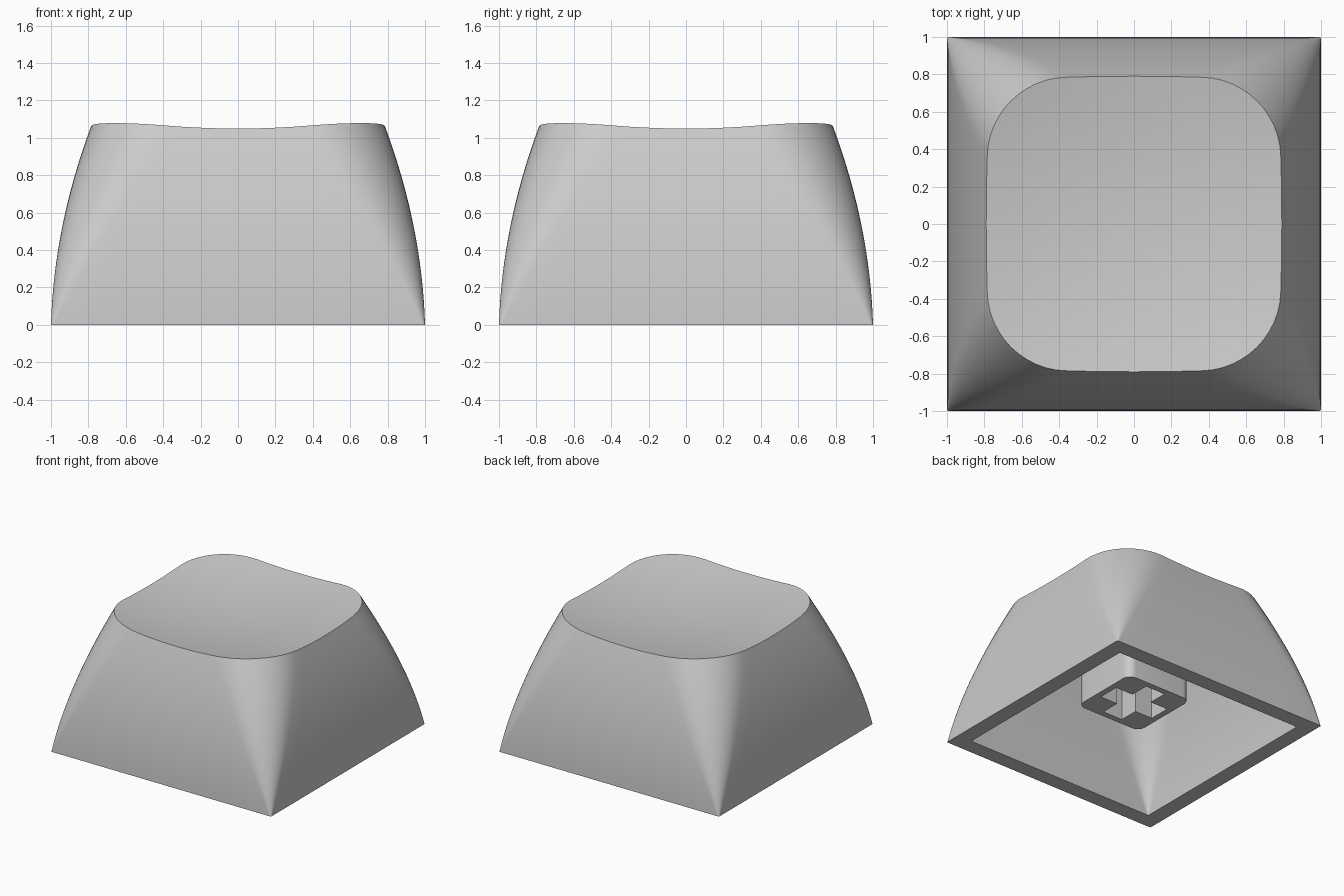
import bpy, bmesh, math

if "Cube" in bpy.data.objects:
    bpy.data.objects.remove(bpy.data.objects["Cube"])

grey = bpy.data.materials.new("light grey plastic")
grey.use_nodes = True
grey.diffuse_color = (0.6, 0.6, 0.6, 1)
grey.node_tree.nodes["Principled BSDF"].inputs["Base Color"].default_value = (0.6, 0.6, 0.6, 1)


def outline(half, radius, arc=12, side=10):
    """Rounded square, with the straight sides subdivided."""
    pts = []
    flat = half - radius
    for q in range(4):
        c, s = round(math.cos(q * math.pi / 2)), round(math.sin(q * math.pi / 2))
        quarter = [(flat + radius * math.cos(a), flat + radius * math.sin(a))
                   for a in (i * math.pi / 2 / arc for i in range(arc + 1))]
        quarter += [(flat - 2 * flat * i / side, half) for i in range(1, side)]
        pts += [(x * c - y * s, x * s + y * c) for x, y in quarter]
    return pts


def dish(x, y):
    """Height of the scooped top."""
    return 0.98 + 0.113 * (x * x + y * y)


def half_width(z):
    """Bulging side profile."""
    return 1 - 0.03 * z - 0.162 * z * z


def wall_ring(t, scale):
    """One ring of the wall, from the base (t = 0) to the rim (t = 1)."""
    nominal = outline(0.785, 0.42)
    unit = outline(1, 0.01 + 0.52 * t)
    ring = []
    for (nx, ny), (x, y) in zip(nominal, unit):
        z = t * dish(nx, ny)
        w = half_width(z)
        ring.append((x * w * scale, y * w * scale, z * scale))
    return ring


def top_rings(scale, steps=10):
    """Rings of the scooped surface, from the rim inward."""
    rim = wall_ring(1, 1)
    rings = []
    for i in range(1, steps):
        k = 1 - i / steps
        rings.append([(x * k * scale, y * k * scale, dish(x * k, y * k) * scale)
                      for x, y, z in rim])
    return rings


def finish(bm, name):
    bmesh.ops.recalc_face_normals(bm, faces=bm.faces)
    mesh = bpy.data.meshes.new(name)
    bm.to_mesh(mesh)
    bm.free()
    mesh.materials.append(grey)
    obj = bpy.data.objects.new(name, mesh)
    bpy.context.collection.objects.link(obj)
    return obj


def smooth(obj):
    bpy.ops.object.select_all(action='DESELECT')
    obj.select_set(True)
    bpy.context.view_layer.objects.active = obj
    bpy.ops.object.shade_smooth_by_angle(angle=math.radians(30))


def prism(name, pts, z0, z1):
    bm = bmesh.new()
    face = bm.faces.new([bm.verts.new((x, y, z0)) for x, y in pts])
    new = bmesh.ops.extrude_face_region(bm, geom=[face])["geom"]
    bmesh.ops.translate(bm, vec=(0, 0, z1 - z0),
                        verts=[v for v in new if isinstance(v, bmesh.types.BMVert)])
    return finish(bm, name)


# Hollow cap: scooped top, outer walls, base rim, inner walls and ceiling
LEVELS = 16
INNER = 0.87
outer = [wall_ring(1 - i / LEVELS, 1) for i in range(LEVELS + 1)]
inner = [wall_ring(i / LEVELS, INNER) for i in range(LEVELS + 1)]
for p in range(len(inner[0])):
    inner[0][p] = (inner[0][p][0], inner[0][p][1], 0)
rings = top_rings(1)[::-1] + outer + inner + top_rings(INNER)

bm = bmesh.new()
loops = [[bm.verts.new(p) for p in ring] for ring in rings]
n = len(loops[0])
for a, b in zip(loops, loops[1:]):
    for i in range(n):
        j = (i + 1) % n
        bm.faces.new((a[i], a[j], b[j], b[i]))
for loop, scale in ((loops[0], 1), (loops[-1], INNER)):
    centre = bm.verts.new((0, 0, dish(0, 0) * scale))
    for i in range(n):
        bm.faces.new((loop[i], loop[(i + 1) % n], centre))
smooth(finish(bm, "cap_shell"))

# Mounting stem with a cross-shaped socket
stem = prism("mounting_stem", outline(0.3, 0.07, arc=8, side=1), 0.27, 0.9)
ARM, W = 0.25, 0.09
arm = [(ARM, -W), (ARM, W), (W, W)]
cross = []
for q in range(4):
    c, s = round(math.cos(q * math.pi / 2)), round(math.sin(q * math.pi / 2))
    cross += [(x * c - y * s, x * s + y * c) for x, y in arm]
cutter = prism("socket_cutter", cross, 0.1, 0.75)
cutter.hide_render = True

cut = stem.modifiers.new("socket", 'BOOLEAN')
cut.operation = 'DIFFERENCE'
cut.solver = 'EXACT'
cut.object = cutter
bpy.ops.object.select_all(action='DESELECT')
stem.select_set(True)
bpy.context.view_layer.objects.active = stem
bpy.ops.object.modifier_apply(modifier=cut.name)
bpy.data.objects.remove(cutter)
smooth(stem)
